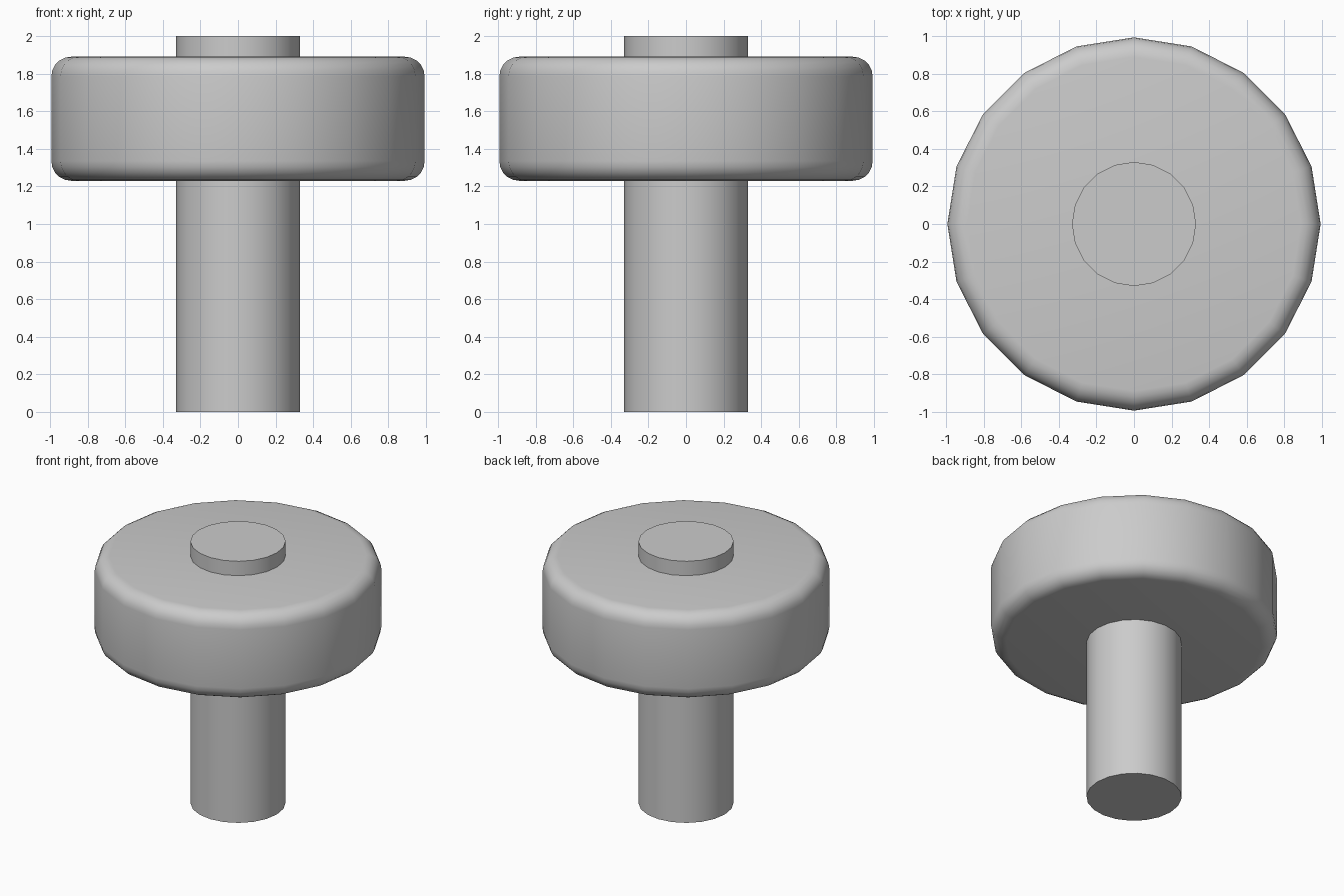
import bpy, math, bmesh

if "Cube" in bpy.data.objects:
    bpy.data.objects.remove(bpy.data.objects["Cube"])

SIDES = 20

def lathe(name, profile):
    """Spin an (r, z) profile, bottom to top, into a capped solid."""
    bm = bmesh.new()
    rings = []
    for r, z in profile:
        rings.append([bm.verts.new((r * math.cos(2 * math.pi * i / SIDES),
                                    r * math.sin(2 * math.pi * i / SIDES), z))
                      for i in range(SIDES)])
    for a, b in zip(rings, rings[1:]):
        for i in range(SIDES):
            j = (i + 1) % SIDES
            bm.faces.new((a[i], a[j], b[j], b[i]))
    bm.faces.new(rings[0][::-1])
    bm.faces.new(rings[-1])
    mesh = bpy.data.meshes.new(name)
    bm.to_mesh(mesh)
    bm.free()
    ob = bpy.data.objects.new(name, mesh)
    bpy.context.collection.objects.link(ob)
    bpy.ops.object.select_all(action='DESELECT')
    ob.select_set(True)
    bpy.context.view_layer.objects.active = ob
    bpy.ops.object.shade_smooth_by_angle(angle=math.radians(35))
    return ob

# Straight shaft running through the head
lathe("shaft", [(0.33, 0.0), (0.33, 2.0)])

# Wide disc head with rounded rims
R, LOW, HIGH, B, STEPS = 0.993, 1.23, 1.89, 0.105, 5
arc = [(R - B + B * math.sin(t), B - B * math.cos(t))
       for t in (math.pi / 2 * k / STEPS for k in range(STEPS + 1))]
lathe("head_disc", [(r, LOW + d) for r, d in arc] +
                   [(r, HIGH - d) for r, d in reversed(arc)])
